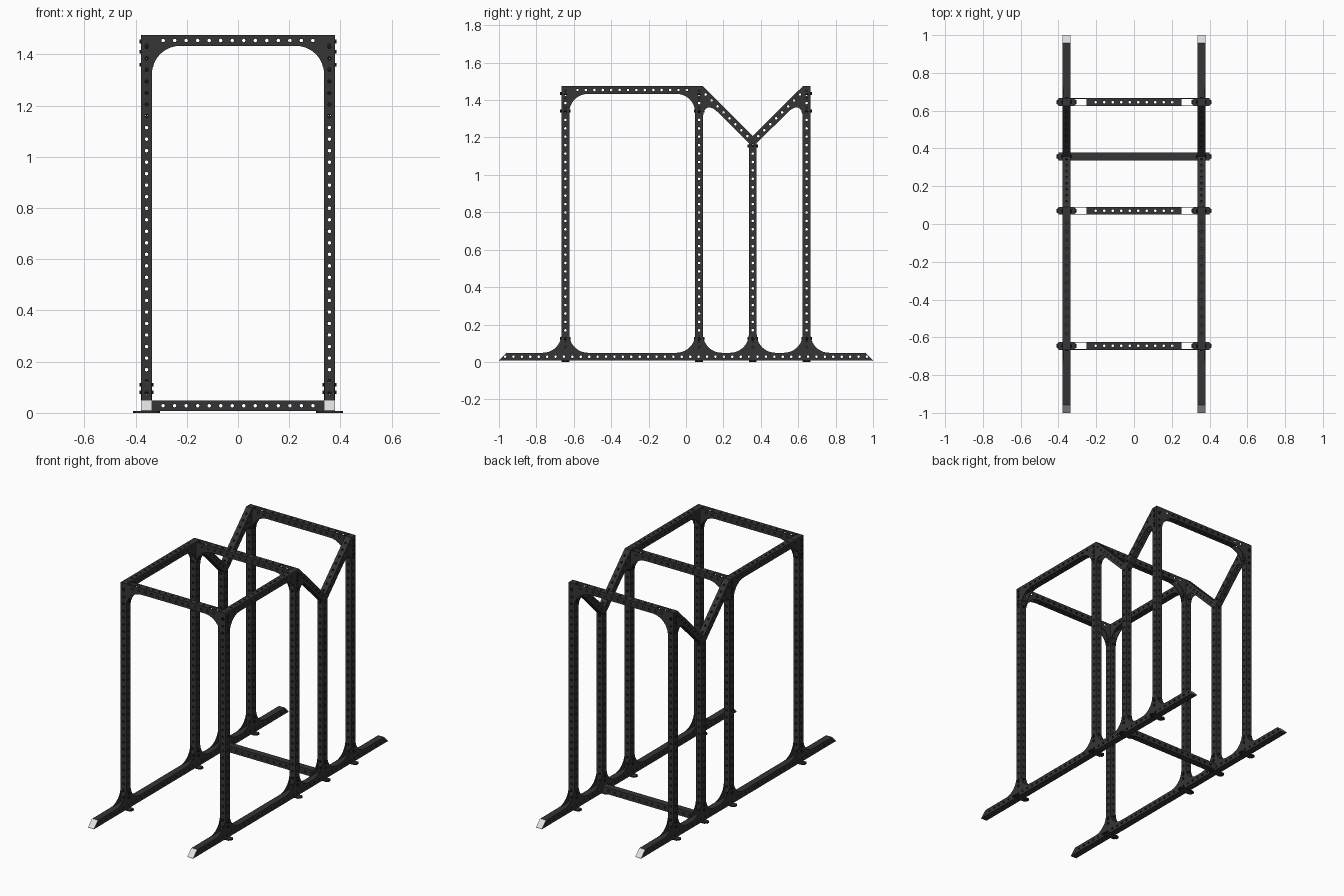
import bpy, bmesh
from math import sin, cos, pi, radians
from mathutils import Vector as V, Matrix

cube = bpy.data.objects.get("Cube")
if cube:
    bpy.data.objects.remove(cube, do_unlink=True)


def material(name, grey):
    m = bpy.data.materials.new(name)
    m.use_nodes = True
    col = (grey, grey, grey, 1)
    m.diffuse_color = col
    m.node_tree.nodes["Principled BSDF"].inputs["Base Color"].default_value = col
    return m


STEEL = material("dark_steel", 0.035)
BOLT = material("black_bolt", 0.014)
CAP = material("light_cap", 0.75)

X, Y, Z = V((1, 0, 0)), V((0, 1, 0)), V((0, 0, 1))
H = 0.021          # half width of every tube
PITCH = 0.045      # hole spacing
HOLE = 0.007       # hole radius
SIDE = 0.357       # x of the side frames
LEGS = (-0.645, 0.07, 0.357, 0.645)
MID = LEGS[2]
TOP, LOW = 1.475, 0.028
BEAM = TOP - H


def finish(name, bm, mat):
    mesh = bpy.data.meshes.new(name)
    bm.to_mesh(mesh)
    bm.free()
    mesh.materials.append(mat)
    ob = bpy.data.objects.new(name, mesh)
    bpy.context.scene.collection.objects.link(ob)
    return ob


def wall(bm, o, d, w, a, b, holes):
    """Flat strip from a to b along d, pierced by octagonal holes."""
    def face(pts):
        bm.faces.new([bm.verts.new(o + d * s + w * t) for s, t in pts])

    def plain(s0, s1):
        if s1 - s0 > 1e-4:
            face([(s0, -H), (s1, -H), (s1, H), (s0, H)])

    half, pos = PITCH / 2, a
    for c in holes:
        if c - half < a - 1e-4 or c + half > b + 1e-4:
            continue
        plain(pos, c - half)
        ring = []
        for k in range(8):
            ca, sa = cos(k * pi / 4), sin(k * pi / 4)
            m = max(abs(ca), abs(sa))
            ring.append(((c + half * ca / m, H * sa / m),
                         (c + HOLE * ca, HOLE * sa)))
        for k in range(8):
            (o0, i0), (o1, i1) = ring[k], ring[(k + 1) % 8]
            face([o0, o1, i1, i0])
        pos = c + half
    plain(pos, b)


def tube(name, p, q, u, holes_u=True, holes_v=True, first=None, slot=0, mitre=False):
    """Hollow square tube; u is one face direction, slot opens the v faces at both ends."""
    p, q = V(p), V(q)
    length = (q - p).length
    d = (q - p).normalized()
    v = d.cross(u)
    if first is None:
        n = int((length - 0.02) / PITCH)
        first = (length - (n - 1) * PITCH) / 2
    holes = [first + i * PITCH for i in range(int(length / PITCH) + 1)]
    bm = bmesh.new()
    for n, drilled, cut in ((u, holes_u, 0), (v, holes_v, slot),
                            (-u, holes_u, 0), (-v, holes_v, slot)):
        wall(bm, p + n * H, d, n.cross(d), cut, length - cut, holes if drilled else [])
    bmesh.ops.remove_doubles(bm, verts=bm.verts, dist=1e-5)
    if mitre:
        for e, s in ((p, -1), (q, 1)):
            bmesh.ops.bisect_plane(bm, geom=bm.verts[:] + bm.edges[:] + bm.faces[:],
                                   plane_co=e - Z * H, plane_no=d * s + Z, clear_outer=True)
    ob = finish(name, bm, STEEL)
    mod = ob.modifiers.new("wall_thickness", "SOLIDIFY")
    mod.thickness, mod.offset = 0.004, -1
    return ob


def box(name, loc, size, mat, rot=0):
    bm = bmesh.new()
    bmesh.ops.create_cube(bm, size=1, matrix=Matrix.Translation(loc)
                          @ Matrix.Rotation(rot, 4, "X") @ Matrix.Diagonal((*size, 1)))
    return finish(name, bm, mat)


def bolt(name, loc, axis, length=0.056, radius=0.008):
    bm = bmesh.new()
    rot = Z.rotation_difference(axis).to_matrix().to_4x4()
    bmesh.ops.create_cone(bm, cap_ends=True, segments=6, radius1=radius, radius2=radius,
                          depth=length, matrix=Matrix.Translation(loc) @ rot)
    finish(name, bm, BOLT)


def gusset(name, corner, a, b, size=0.1):
    """Pair of concave corner plates spanning directions a and b."""
    n = a.cross(b).normalized()
    bm = bmesh.new()
    for off in (-H, H - 0.004):
        c = V(corner) + n * off
        pts = [c - (a + b) * 0.004]
        for k in range(11):
            t = k * pi / 20
            pts.append(c + a * size * (1 - sin(t)) + b * size * (1 - cos(t)))
        f = bm.faces.new([bm.verts.new(pt) for pt in pts])
        ext = bmesh.ops.extrude_face_region(bm, geom=[f])
        bmesh.ops.translate(bm, vec=n * 0.004,
                            verts=[g for g in ext["geom"] if isinstance(g, bmesh.types.BMVert)])
    bmesh.ops.recalc_face_normals(bm, faces=bm.faces)
    finish(name, bm, STEEL)


# Side frames
for side, s in (("left", 1), ("right", -1)):
    x = SIDE * s
    tube(side + "_base_rail", (x, -1, LOW), (x, 1, LOW), X, holes_v=False, mitre=True)
    for end, e in (("front", -1), ("back", 1)):
        box(f"{side}_{end}_end_cap", (x, e * (1 - H), LOW), (2 * H, 0.0594, 0.004),
            CAP, radians(-45 * e))

    for i, y in enumerate(LEGS):
        tag = f"{side}_{i + 1}"
        top = 1.185 if y == MID else TOP
        tube(tag + "_upright", (x, y, LOW + H), (x, y, top), X, first=0.03)
        box(tag + "_upright_cap", (x, y, top - 0.003), (2 * H, 2 * H, 0.004), STEEL)
        # Foot plate with its bolts
        box(tag + "_foot_plate", (x, y, 0.0035), (0.085, 0.042, 0.007), STEEL)
        for e in (-1, 1):
            bolt(tag + "_foot_end", (x + e * 0.037, y, 0.0035), Z, 0.007, 0.0185)
            gusset(tag + "_base_gusset", (x, y + e * H, LOW + H), Y * e, Z)
        for z in (0.08, 0.11):
            bolt(tag + "_side_bolt", (x, y, z), X)
        bolt(tag + "_base_bolt", (x, y, 0.125), Y)
        if y == MID:
            bolt(tag + "_top_bolt", (x, y, 1.155), Y)
        else:
            for z in (1.36, 1.41, 1.45):
                bolt(tag + "_top_side_bolt", (x, y, z), X)
            for z in (1.342, 1.435):
                bolt(tag + "_top_bolt", (x, y, z), Y)

    # Straight top rail with corner gussets
    y0, y1 = LEGS[0] + H, LEGS[1] - H
    tube(side + "_top_rail", (x, y0, BEAM), (x, y1, BEAM), X)
    gusset(side + "_top_gusset_front", (x, y0, TOP - 2 * H), Y, -Z)
    gusset(side + "_top_gusset_back", (x, y1, TOP - 2 * H), -Y, -Z)

    # V-shaped braces meeting on the short upright
    for y, e in ((LEGS[1], 1), (LEGS[3], -1)):
        tube(side + "_diagonal_brace", (x, y + e * 0.006, 1.459), (x, MID, 1.178), X)
        gusset(side + "_diagonal_gusset", (x, y + e * H, 1.414), -Z,
               (Y * e - Z).normalized(), 0.11)

# Cross beams joining the side frames
span = SIDE - H
for i in (0, 1, 3):
    y = LEGS[i]
    tube(f"top_cross_beam_{i + 1}", (-span, y, BEAM), (span, y, BEAM), Y, slot=0.085)
    for s in (-1, 1):
        gusset("cross_beam_gusset", (s * span, y, TOP - 2 * H), X * -s, -Z, 0.11)
tube("bottom_cross_beam", (-span, MID, LOW), (span, MID, LOW), Y, holes_v=False)
